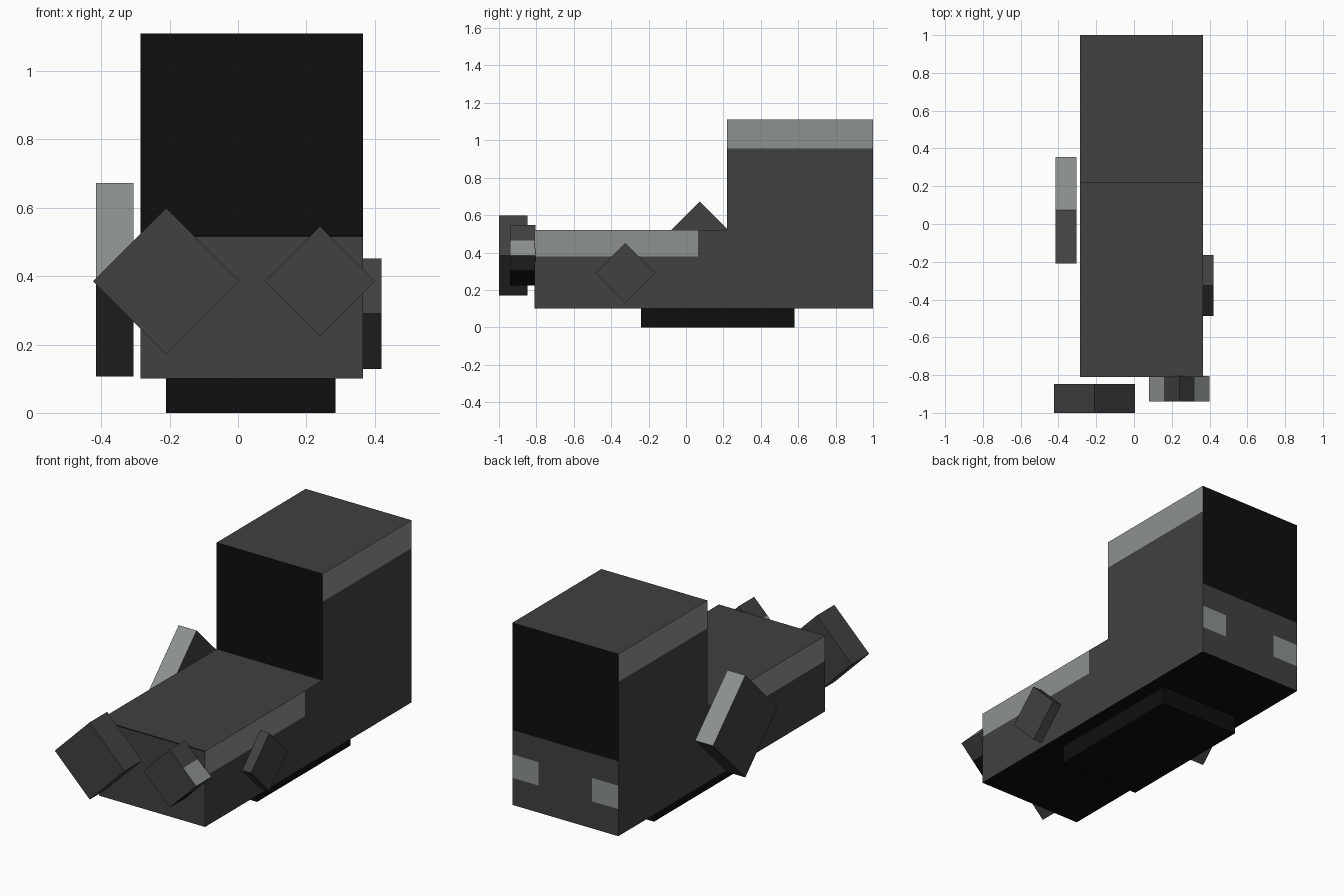
import bpy, bmesh
from mathutils import Vector

cube = bpy.data.objects.get("Cube")
if cube:
    bpy.data.objects.remove(cube, do_unlink=True)


def material(name, color):
    m = bpy.data.materials.new(name)
    m.use_nodes = True
    m.diffuse_color = color
    m.node_tree.nodes["Principled BSDF"].inputs["Base Color"].default_value = color
    return m


GREY, BLACK, LIGHT = range(3)
MATERIALS = [material("charcoal_grey", (0.052, 0.052, 0.052, 1)),
             material("near_black", (0.0045, 0.0045, 0.0045, 1)),
             material("pale_grey", (0.262, 0.287, 0.28, 1))]
AXES = {"x": Vector((1, 0, 0)), "y": Vector((0, 1, 0)), "z": Vector((0, 0, 1))}


def prism(name, profile, depth, rule, cuts=()):
    """Extrude a closed 3D profile along depth, cut it, and colour faces by rule."""
    bm = bmesh.new()
    face = bm.faces.new([bm.verts.new(p) for p in profile])
    out = bmesh.ops.extrude_face_region(bm, geom=[face], use_keep_orig=True)
    moved = [v for v in out["geom"] if isinstance(v, bmesh.types.BMVert)]
    bmesh.ops.translate(bm, vec=depth, verts=moved)
    bmesh.ops.recalc_face_normals(bm, faces=bm.faces)
    for axis, at in cuts:
        bmesh.ops.bisect_plane(bm, geom=bm.verts[:] + bm.edges[:] + bm.faces[:],
                               plane_co=AXES[axis] * at, plane_no=AXES[axis])
    bm.normal_update()
    for f in bm.faces:
        f.material_index = rule(f.calc_center_median(), f.normal)
    mesh = bpy.data.meshes.new(name)
    bm.to_mesh(mesh)
    bm.free()
    for m in MATERIALS:
        mesh.materials.append(m)
    obj = bpy.data.objects.new(name, mesh)
    bpy.context.collection.objects.link(obj)
    return obj


def diamond(name, centre, radius, axis, thickness, rule, cuts=()):
    """Square plate standing on its corner, thickened along the given axis."""
    c = Vector(centre)
    side = AXES["y" if axis == "x" else "x"] * radius
    up = AXES["z"] * radius
    prism(name, [c + side, c + up, c - side, c - up], AXES[axis] * thickness, rule, cuts)


# Stepped body: pale side bands, black riser and upper back, two pale back marks
def body_color(c, n):
    if abs(n.x) > 0.9:
        upper = c.z > 0.955
        lower = c.y < 0.065 and c.z > 0.38
        return LIGHT if upper or lower else GREY
    if n.z < -0.9 or (abs(n.y) > 0.9 and c.z > 0.515):
        return BLACK
    if n.y > 0.9 and 0.25 < c.z < 0.38 and not -0.124 < c.x < 0.204:
        return LIGHT
    return GREY


steps = [(-0.81, 0.1), (1, 0.1), (1, 1.11), (0.22, 1.11), (0.22, 0.52), (-0.81, 0.52)]
prism("stepped_body", [(-0.285, y, z) for y, z in steps], (0.65, 0, 0), body_color,
      [("z", 0.25), ("z", 0.38), ("z", 0.515), ("z", 0.955),
       ("y", 0.065), ("x", -0.124), ("x", 0.204)])

# Base block under the body
base = [(-0.21, -0.24), (0.285, -0.24), (0.285, 0.58), (-0.21, 0.58)]
prism("base_block", [(x, y, 0) for x, y in base], (0, 0, 0.1), lambda c, n: BLACK)


# Diamond plates
def plain(c, n):
    return GREY


def pale_top(c, n):
    return LIGHT if n.z > 0.5 else GREY


def banded(c, n):
    if n.z > 0.5 and c.z < 0.465:
        return LIGHT
    return BLACK if n.z < -0.5 and c.z < 0.307 else GREY


diamond("large_front_diamond", (-0.21, -1, 0.385), 0.214, "y", 0.153, plain)
diamond("small_front_diamond", (0.24, -0.94, 0.385), 0.161, "y", 0.135, banded,
        [("z", 0.307), ("z", 0.465)])
diamond("left_side_diamond", (0.36, -0.325, 0.29), 0.161, "x", 0.06, plain)
diamond("right_side_diamond", (-0.415, 0.073, 0.39), 0.283, "x", 0.11, pale_top)
